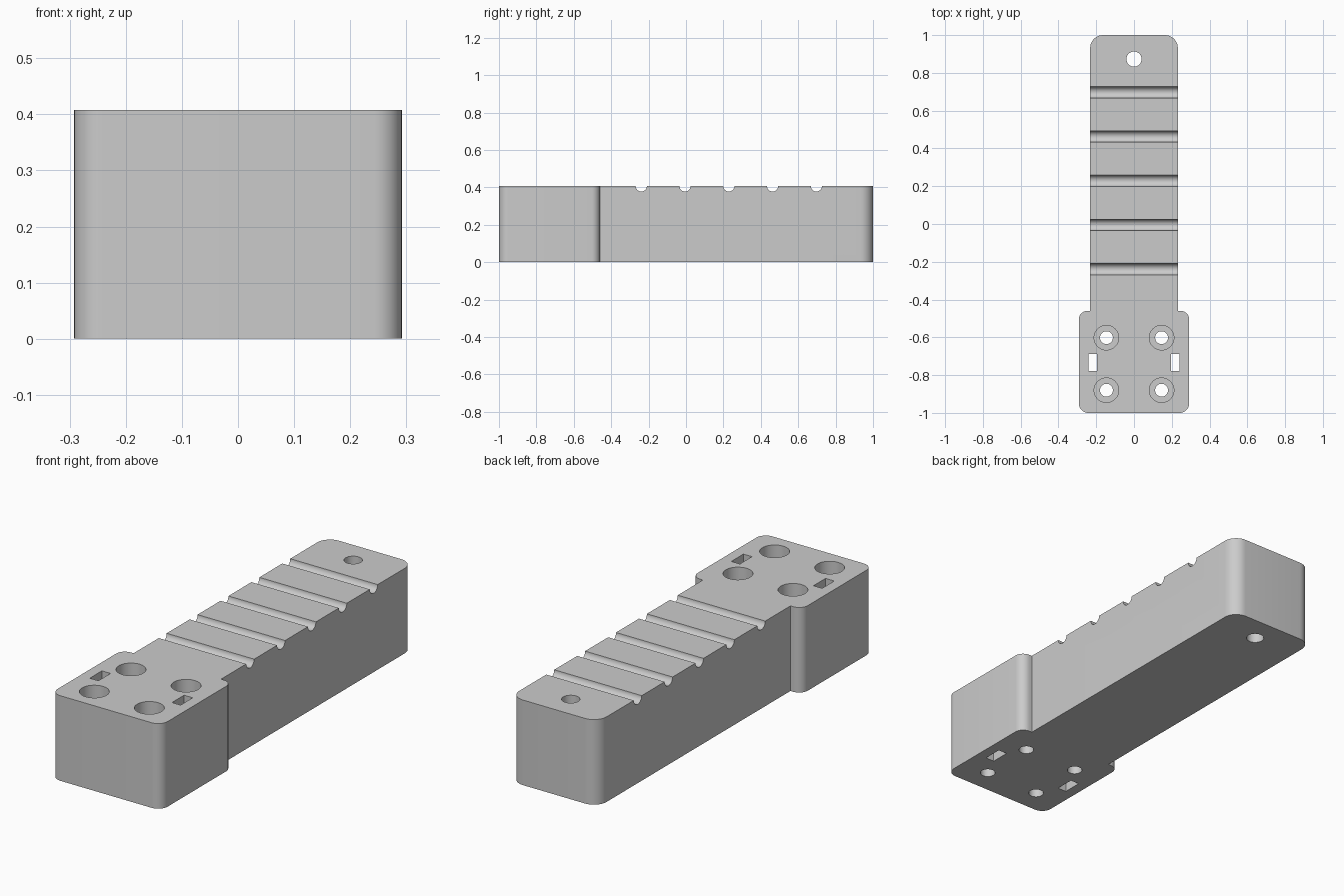
import bpy, bmesh, math
from mathutils import Matrix, Vector

if "Cube" in bpy.data.objects:
    bpy.data.objects.remove(bpy.data.objects["Cube"], do_unlink=True)

HEIGHT = 0.408
HEAD_X, SHAFT_X, STEP_Y = 0.292, 0.232, -0.46

grey = bpy.data.materials.new("plain grey")
grey.use_nodes = True
colour = (0.6, 0.6, 0.6, 1)
grey.diffuse_color = colour
grey.node_tree.nodes["Principled BSDF"].inputs["Base Color"].default_value = colour


def make_object(name, bm):
    bmesh.ops.recalc_face_normals(bm, faces=bm.faces)
    mesh = bpy.data.meshes.new(name)
    bm.to_mesh(mesh)
    bm.free()
    mesh.materials.append(grey)
    obj = bpy.data.objects.new(name, mesh)
    bpy.context.collection.objects.link(obj)
    return obj


def arc(cx, cy, radius, start, steps=10):
    """Quarter circle, counter-clockwise from the start angle."""
    return [(cx + radius * math.cos(start + i * math.pi / 2 / steps),
             cy + radius * math.sin(start + i * math.pi / 2 / steps))
            for i in range(steps + 1)]


def cylinder(bm, x, y, radius, bottom, top):
    bmesh.ops.create_cone(
        bm, cap_ends=True, segments=48, radius1=radius, radius2=radius,
        depth=top - bottom, matrix=Matrix.Translation((x, y, (bottom + top) / 2)))


# Body: half outline with rounded corners, mirrored and extruded upwards
r_head, r_shoulder, r_end = 0.05, 0.045, 0.068
half = arc(HEAD_X - r_head, -1 + r_head, r_head, -math.pi / 2)
half += arc(HEAD_X - r_shoulder, STEP_Y - r_shoulder, r_shoulder, 0)
half += [(SHAFT_X, STEP_Y)]
half += arc(SHAFT_X - r_end, 1 - r_end, r_end, 0)
outline = half + [(-x, y) for x, y in reversed(half)]
bm = bmesh.new()
base = bm.faces.new([bm.verts.new((x, y, 0)) for x, y in outline])
lifted = bmesh.ops.extrude_face_region(bm, geom=[base], use_keep_orig=True)
bmesh.ops.translate(bm, vec=Vector((0, 0, HEIGHT)),
                    verts=[v for v in lifted["geom"] if isinstance(v, bmesh.types.BMVert)])
body = make_object("handle_body", bm)

# Round grooves across the shaft
grooves = bmesh.new()
for i in range(5):
    place = Matrix.Translation((0, -0.239 + 0.234 * i, HEIGHT)) @ Matrix.Rotation(math.pi / 2, 4, "Y")
    bmesh.ops.create_cone(grooves, cap_ends=True, segments=48, radius1=0.03,
                          radius2=0.03, depth=1, matrix=place)

# Through holes, screw recesses and side slots
holes, recesses = bmesh.new(), bmesh.new()
cylinder(holes, 0, 0.873, 0.04, -0.1, 0.5)
for side in (-1, 1):
    for y in (-0.602, -0.88):
        cylinder(holes, side * 0.146, y, 0.034, -0.1, 0.5)
        cylinder(recesses, side * 0.146, y, 0.065, 0.15, 0.5)
    slot = Matrix.Translation((side * 0.218, -0.733, 0.2)) @ Matrix.Diagonal((0.046, 0.092, 0.7, 1))
    bmesh.ops.create_cube(holes, size=1, matrix=slot)

# Cut everything out of the body
bpy.ops.object.select_all(action="DESELECT")
body.select_set(True)
bpy.context.view_layer.objects.active = body
for name, bm in (("groove_cutter", grooves), ("hole_cutter", holes), ("recess_cutter", recesses)):
    cutter = make_object(name, bm)
    cutter.hide_render = True
    cut = body.modifiers.new(name, "BOOLEAN")
    cut.operation = "DIFFERENCE"
    cut.solver = "EXACT"
    cut.object = cutter
    bpy.ops.object.modifier_apply(modifier=cut.name)
    bpy.data.objects.remove(cutter, do_unlink=True)

bpy.ops.object.shade_smooth_by_angle(angle=math.radians(30))
